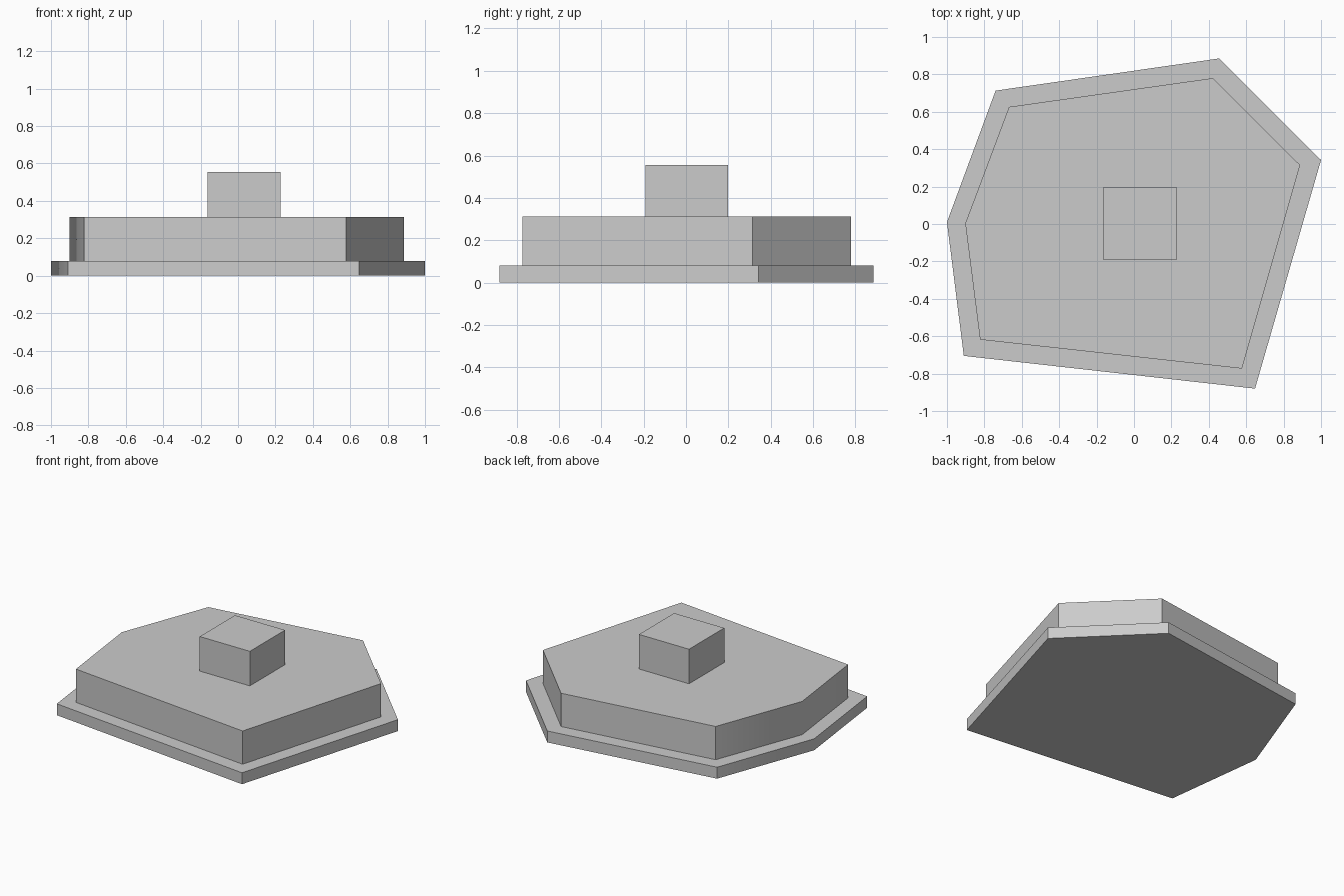
import bpy
import bmesh
from math import radians

cube = bpy.data.objects.get("Cube")
if cube:
    bpy.data.objects.remove(cube, do_unlink=True)

# Single stone grey
grey = bpy.data.materials.new("stone_grey")
grey.use_nodes = True
colour = (0.6, 0.6, 0.6, 1)
grey.diffuse_color = colour
grey.node_tree.nodes["Principled BSDF"].inputs["Base Color"].default_value = colour


def prism(name, outline, bottom, top):
    """Extrude a flat outline between two heights, with soft shallow corners."""
    bm = bmesh.new()
    base = bm.faces.new([bm.verts.new((x, y, bottom)) for x, y in outline])
    result = bmesh.ops.extrude_face_region(bm, geom=[base], use_keep_orig=True)
    for item in result["geom"]:
        if isinstance(item, bmesh.types.BMVert):
            item.co.z = top
    bmesh.ops.recalc_face_normals(bm, faces=bm.faces)
    mesh = bpy.data.meshes.new(name)
    bm.to_mesh(mesh)
    bm.free()
    mesh.materials.append(grey)
    obj = bpy.data.objects.new(name, mesh)
    bpy.context.collection.objects.link(obj)
    bpy.ops.object.select_all(action="DESELECT")
    obj.select_set(True)
    bpy.context.view_layer.objects.active = obj
    bpy.ops.object.shade_smooth_by_angle(angle=radians(30))
    return obj


# Irregular six-sided foot and the inset slab on it
prism("foot_plate", [(-0.91, -0.705), (0.647, -0.88), (1.0, 0.342),
                     (0.455, 0.885), (-0.74, 0.713), (-1.0, 0.01)], 0, 0.08)
prism("main_slab", [(-0.823, -0.618), (0.577, -0.773), (0.888, 0.315),
                    (0.422, 0.78), (-0.668, 0.626), (-0.902, 0.003)], 0.08, 0.313)

# Square block on top
prism("top_block", [(-0.162, -0.192), (0.226, -0.192),
                    (0.226, 0.198), (-0.162, 0.198)], 0.313, 0.555)
